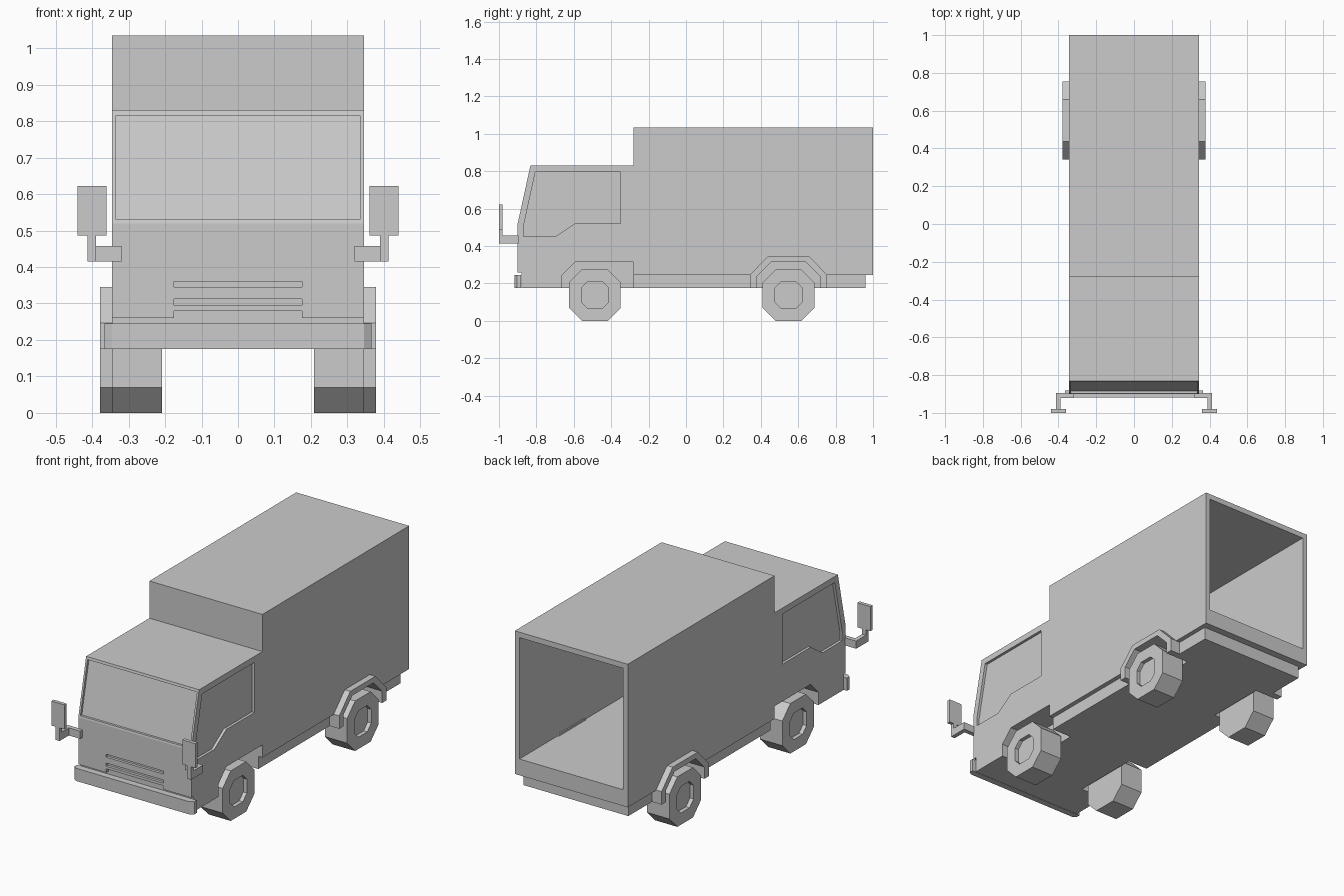
import bpy, bmesh
from mathutils import Vector

if "Cube" in bpy.data.objects:
    bpy.data.objects.remove(bpy.data.objects["Cube"])


def extrude(name, profile, axis, lo, hi):
    """Closed prism: profile is (y, z) for axis x, or (x, y) for axis z."""
    bm = bmesh.new()
    if axis == "x":
        pts, step = [(lo, a, b) for a, b in profile], Vector((hi - lo, 0, 0))
    else:
        pts, step = [(a, b, lo) for a, b in profile], Vector((0, 0, hi - lo))
    face = bm.faces.new([bm.verts.new(p) for p in pts])
    ext = bmesh.ops.extrude_face_region(bm, geom=[face])["geom"]
    bmesh.ops.translate(bm, vec=step, verts=[v for v in ext if isinstance(v, bmesh.types.BMVert)])
    bmesh.ops.recalc_face_normals(bm, faces=bm.faces)
    mesh = bpy.data.meshes.new(name)
    bm.to_mesh(mesh)
    bm.free()
    ob = bpy.data.objects.new(name, mesh)
    bpy.context.collection.objects.link(ob)
    return ob


def box(name, x, y, z):
    return extrude(name, [(y[0], z[0]), (y[1], z[0]), (y[1], z[1]), (y[0], z[1])], "x", *x)


def cut(target, cutter):
    mod = target.modifiers.new("cut", "BOOLEAN")
    mod.operation, mod.solver, mod.object = "DIFFERENCE", "EXACT", cutter
    bpy.context.view_layer.objects.active = target
    bpy.ops.object.modifier_apply(modifier=mod.name)
    bpy.data.objects.remove(cutter)


def side(s, a, b):
    return sorted((s * a, s * b))


def octagon(y, z, half, chamfer):
    h, c = half, half - chamfer
    return [(y + a, z + b) for a, b in ((-c, -h), (c, -h), (h, -c), (h, c),
                                        (c, h), (-c, h), (-h, c), (-h, -c))]


FRONT_Y, REAR_Y, WHEEL_R = -0.487, 0.548, 0.138
REAR_ARCH = [(0.38, 0.15), (0.38, 0.24), (0.455, 0.315), (0.641, 0.315), (0.716, 0.24), (0.716, 0.15)]
FRONT_ARCH = [(-0.663, 0.15), (-0.663, 0.245), (-0.593, 0.315), (-0.26, 0.315), (-0.26, 0.15)]
WINDOW = [(-0.87, 0.45), (-0.70, 0.45), (-0.595, 0.52), (-0.35, 0.52),
          (-0.35, 0.797), (-0.805, 0.797), (-0.87, 0.50)]

# Cab with slanted windscreen
cab = extrude("cab", [(-0.88, 0.175), (-0.88, 0.26), (-0.90, 0.26), (-0.90, 0.52), (-0.832, 0.83),
                      (-0.28, 0.83), (-0.28, 0.175)], "x", -0.345, 0.345)


def slope(z):
    return -0.90 + 0.068 * (z - 0.52) / 0.31


# Recessed windscreen, grille slots and lower front notch
d = 0.013
cut(cab, extrude("windscreen_cutter", [(slope(0.53) - 0.05, 0.53), (slope(0.53) + d, 0.53),
                                       (slope(0.816) + d, 0.816), (slope(0.816) - 0.05, 0.816)],
                 "x", -0.334, 0.334))
for z in ((0.345, 0.361), (0.295, 0.312)):
    cut(cab, box("slot_cutter", (-0.175, 0.175), (-0.95, -0.885), z))
cut(cab, box("notch_cutter", (-0.175, 0.175), (-0.95, -0.88), (0.25, 0.28)))

# Cargo box, open at the back, on a narrower chassis
cargo = box("cargo_box", (-0.345, 0.345), (-0.28, 1.0), (0.245, 1.035))
cut(cargo, box("interior_cutter", (-0.317, 0.317), (-0.25, 1.1), (0.335, 1.005)))
chassis = box("chassis", (-0.32, 0.32), (-0.28, 0.96), (0.175, 0.245))

for s, label in ((1, "right"), (-1, "left")):
    # Side window and wheel arch recesses
    cut(cab, extrude("window_cutter", WINDOW, "x", *side(s, 0.33, 0.40)))
    cut(cab, extrude("front_arch_cutter", FRONT_ARCH, "x", *side(s, 0.20, 0.40)))
    for part in (cargo, chassis):
        cut(part, extrude("rear_arch_cutter", REAR_ARCH, "x", *side(s, 0.235, 0.40)))

    # Rear fender
    outer = [(0.342, 0.175), (0.342, 0.247), (0.438, 0.345), (0.658, 0.345), (0.754, 0.247), (0.754, 0.175)]
    fender = extrude("rear_fender_" + label, outer, "x", *side(s, 0.31, 0.379))
    cut(fender, extrude("fender_cutter", REAR_ARCH, "x", *side(s, 0.2, 0.45)))

    # Chunky octagonal wheels with recessed hubs
    for place, y, inner, out in (("front", FRONT_Y, 0.208, 0.344), ("rear", REAR_Y, 0.243, 0.379)):
        wheel = extrude(f"{place}_wheel_{label}", octagon(y, WHEEL_R, WHEEL_R, 0.07), "x",
                        *side(s, inner, out))
        cut(wheel, extrude("hub_cutter", octagon(y, WHEEL_R, 0.073, 0.035), "x",
                           *side(s, out - 0.022, out + 0.05)))

    # Wing mirror on a bent arm
    box("mirror_bracket_" + label, side(s, 0.32, 0.413), (-0.92, -0.895), (0.415, 0.457))
    box("mirror_arm_" + label, side(s, 0.389, 0.413), (-0.98, -0.92), (0.415, 0.457))
    box("mirror_post_" + label, side(s, 0.389, 0.413), (-1.0, -0.98), (0.415, 0.487))
    box("mirror_" + label, side(s, 0.36, 0.44), (-1.0, -0.98), (0.487, 0.622))

# Front bumper with angled corners
extrude("front_bumper", [(-0.345, -0.918), (0.345, -0.918), (0.366, -0.904), (0.366, -0.882),
                         (-0.366, -0.882), (-0.366, -0.904)], "z", 0.175, 0.245)
